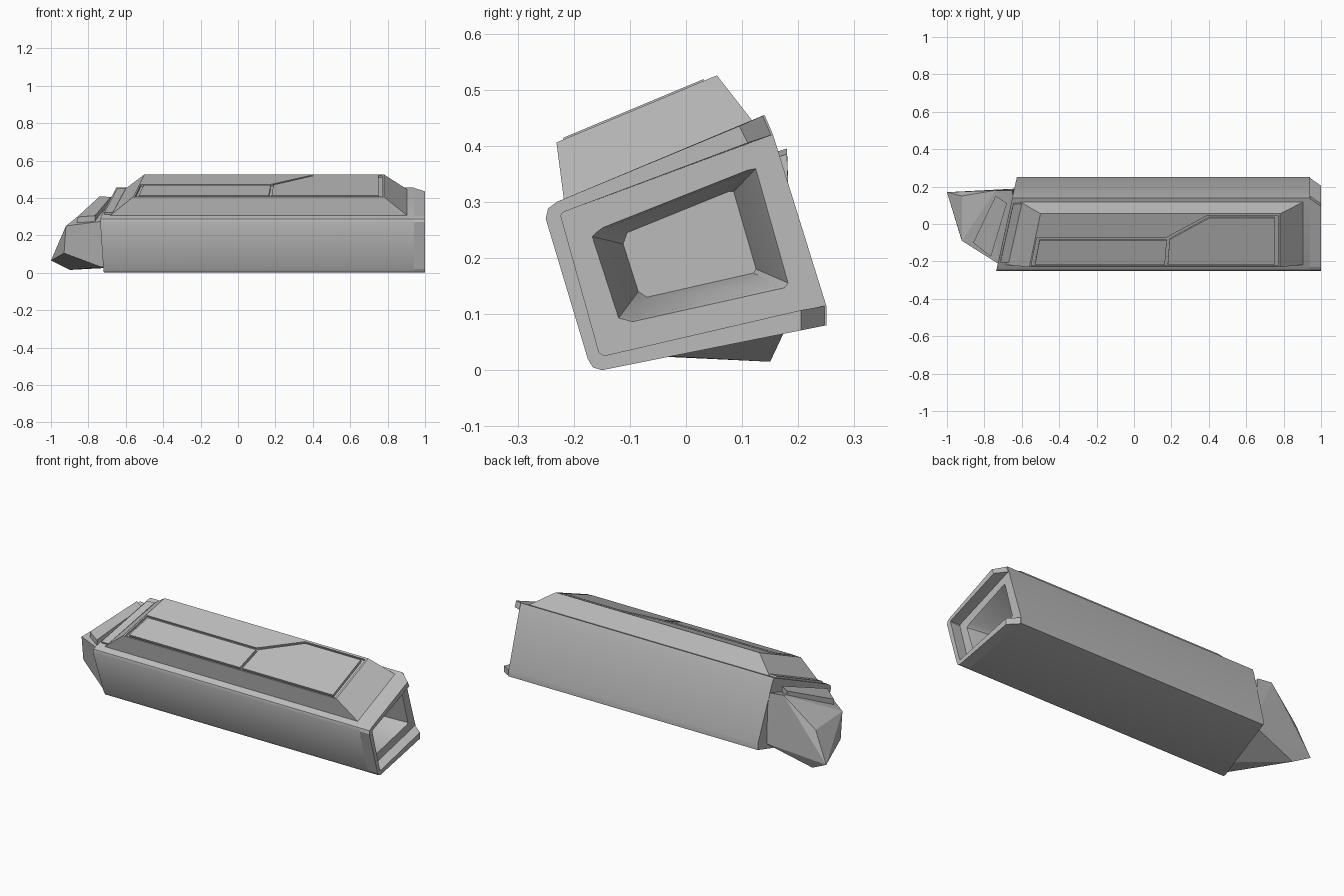
import bpy, bmesh, math
from mathutils import Vector

if "Cube" in bpy.data.objects:
    bpy.data.objects.remove(bpy.data.objects["Cube"], do_unlink=True)

grey = bpy.data.materials.new("plain_grey")
grey.use_nodes = True
GREY = (0.5, 0.5, 0.5, 1)
grey.diffuse_color = GREY
grey.node_tree.nodes["Principled BSDF"].inputs["Base Color"].default_value = GREY


def finish(name, bm):
    bmesh.ops.recalc_face_normals(bm, faces=bm.faces)
    mesh = bpy.data.meshes.new(name)
    bm.to_mesh(mesh)
    bm.free()
    mesh.materials.append(grey)
    obj = bpy.data.objects.new(name, mesh)
    bpy.context.collection.objects.link(obj)
    return obj


def loft(name, *rings):
    """Closed solid through rings with equal point counts."""
    bm = bmesh.new()
    loops = [[bm.verts.new(p) for p in ring] for ring in rings]
    n = len(loops[0])
    for a, b in zip(loops, loops[1:]):
        for i in range(n):
            j = (i + 1) % n
            bm.faces.new((a[i], a[j], b[j], b[i]))
    bm.faces.new(loops[0])
    bm.faces.new(loops[-1])
    return finish(name, bm)


def hull(name, points):
    bm = bmesh.new()
    verts = [bm.verts.new(p) for p in points]
    res = bmesh.ops.convex_hull(bm, input=verts)
    bmesh.ops.delete(bm, geom=[v for v in bm.verts if not v.link_faces], context='VERTS')
    bmesh.ops.dissolve_limit(bm, angle_limit=math.radians(2), verts=bm.verts, edges=bm.edges)
    return finish(name, bm)


def activate(obj):
    bpy.ops.object.select_all(action='DESELECT')
    obj.select_set(True)
    bpy.context.view_layer.objects.active = obj


def cut(obj, cutter):
    mod = obj.modifiers.new("cut", 'BOOLEAN')
    mod.operation = 'DIFFERENCE'
    mod.solver = 'EXACT'
    mod.object = cutter
    activate(obj)
    bpy.ops.object.modifier_apply(modifier=mod.name)
    bpy.data.objects.remove(cutter, do_unlink=True)


def at_x(x, profile):
    return [(x, y, z) for y, z in profile]


def on_roof(points, h):
    """Place (x, u) points at height h above the tilted roof."""
    c, s = math.cos(0.396), math.sin(0.396)
    return [(x, -0.22 + c * u - s * h, 0.302 + s * u + c * h) for x, u in points]


# Main body: rolled rectangular section with a slanted rear end
section = [(-.25, .27), (-.246, .288), (-.23, .30), (.14, .455), (.155, .42),
           (.25, .115), (.25, .08), (-.15, 0), (-.166, .005), (-.175, .02)]
body = loft("body", [(-.73 + .22 * (y + .22), y, z) for y, z in section],
            at_x(.94, section))

# Tapered opening in the end
rim = [(-.175, .24), (-.155, .255), (.115, .362), (.13, .365),
       (.19, .152), (.183, .143), (-.1, .08), (-.125, .086)]
floor = [(-.112, .225), (-.105, .245), (.075, .318), (.085, .318),
         (.125, .18), (.12, .173), (-.07, .13), (-.085, .14)]
mid = [(a[0] * .75 + b[0] * .25, a[1] * .75 + b[1] * .25) for a, b in zip(rim, floor)]
cut(body, loft("opening_cutter", at_x(.96, rim), at_x(.92, mid), at_x(.70, floor)))
activate(body)
bpy.ops.object.shade_smooth_by_angle(angle=math.radians(40))

# C-shaped end lip, open on one side with chamfered ends
outer = [(.14, .455), (-.23, .30), (-.246, .288), (-.25, .27),
         (-.175, .02), (-.166, .005), (-.15, 0), (.25, .08)]
inner = [(.155, .42), (-.215, .283), (-.221, .28), (-.223, .275),
         (-.155, .032), (-.15, .028), (-.145, .026), (.25, .115)]
front_outer = [(.095, .435)] + outer[1:-1] + [(.205, .071)]
front_inner = [(.11, .405)] + inner[1:-1] + [(.205, .107)]
bm = bmesh.new()
rows = [[bm.verts.new(p) for p in at_x(x, pts)] for x, pts in
        ((.935, outer), (1, front_outer), (1, front_inner), (.935, inner))]
for a, b in zip(rows, rows[1:] + rows[:1]):
    for i in range(len(outer) - 1):
        bm.faces.new((a[i], a[i + 1], b[i + 1], b[i]))
for i in (0, -1):
    bm.faces.new([row[i] for row in rows])
finish("end_lip", bm)

# Raised roof block with sloping ends
roof = loft("roof_block",
            on_roof([(-.70, 0), (.92, 0), (.92, .37), (-.62, .37)], -.01),
            on_roof([(-.56, .03), (.78, .03), (.78, .34), (-.50, .34)], .10))

# Sunken panel bed and the two plates in it
bed = [(-.55, .036), (.77, .036), (.77, .328), (.39, .328), (.17, .20), (-.52, .20)]
cut(roof, loft("bed_cutter", on_roof(bed, .088), on_roof(bed, .13)))
long_plate = [(-.53, .044), (.165, .044), (.175, .185), (-.505, .185)]
wide_plate = [(.18, .044), (.75, .044), (.75, .315), (.40, .315), (.19, .19)]
for name, pts in (("long_plate", long_plate), ("wide_plate", wide_plate)):
    loft(name, on_roof(pts, .08), on_roof(pts, .103))

# Collar between roof and nose
collar = [(-.715, .02), (-.67, .02), (-.60, .36), (-.645, .36)]
loft("collar", on_roof(collar, -.04), on_roof(collar, .012))

# Faceted nose
hull("nose", [(-.92, -.09, .25), (-.93, -.06, .105), (-1, .17, .065),
              (-.90, .15, .015), (-.92, .15, .235), (-.74, .18, .395),
              (-.65, .18, .385), (-.73, -.21, .275), (-.73, -.165, .03),
              (-.62, .19, .10), (-.62, -.2, .26), (-.62, -.13, .03)])

# Sloping plate on the nose
top = [(-.86, -.10, .298), (-.765, -.175, .305), (-.68, .11, .405), (-.74, .15, .408)]
loft("nose_plate", [(x, y, z - .05) for x, y, z in top], top)
